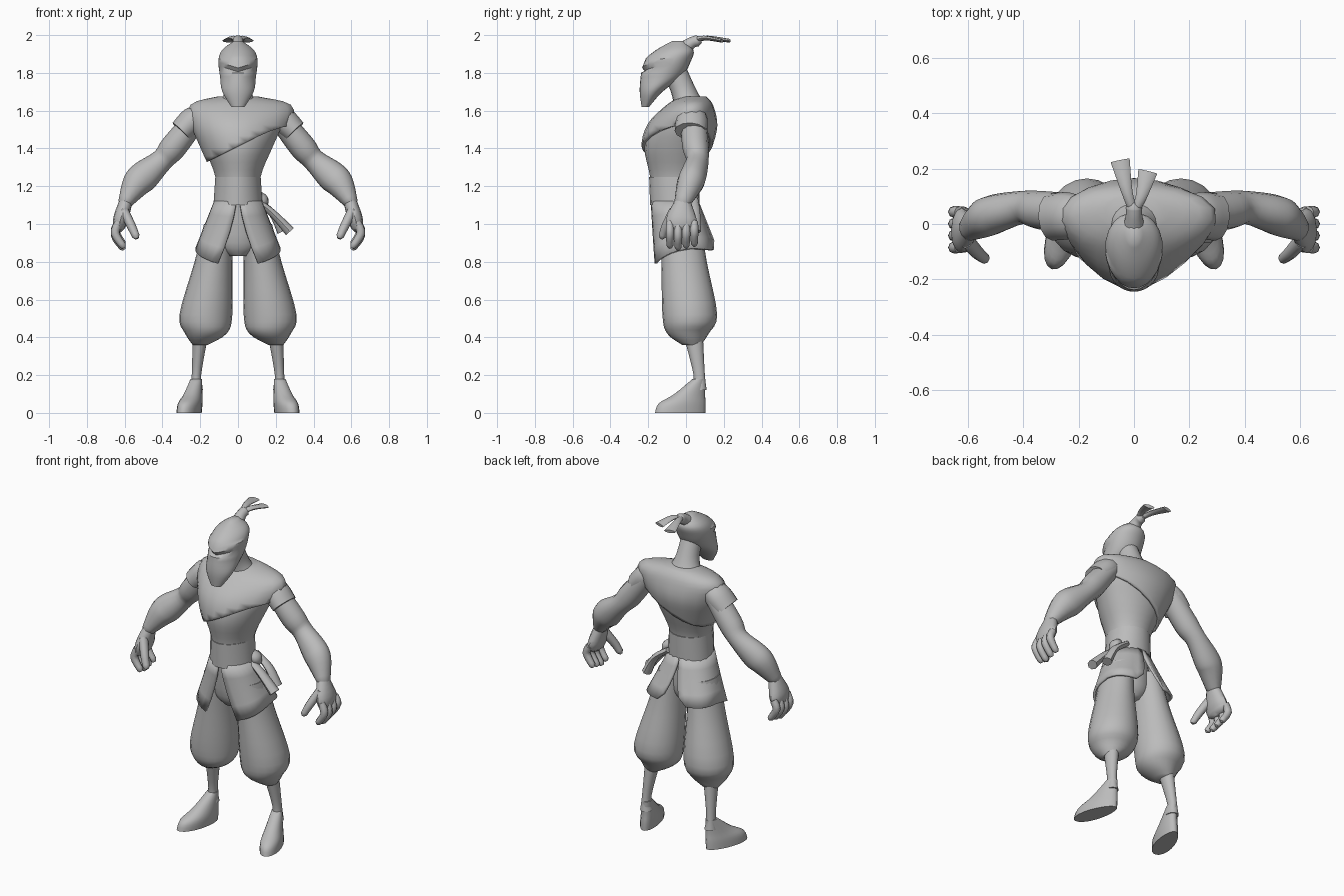
import bpy, bmesh, math
from mathutils import Vector

if "Cube" in bpy.data.objects:
    bpy.data.objects.remove(bpy.data.objects["Cube"])

grey = bpy.data.materials.new("plain_grey")
grey.use_nodes = True
grey.diffuse_color = (.5, .5, .5, 1)
grey.node_tree.nodes["Principled BSDF"].inputs["Base Color"].default_value = grey.diffuse_color


def flow(stations, steps=4):
    """Pass a smooth spline through stations of (x, y, z, half width, half depth)."""
    knots = [Vector(s) for s in stations]
    result = []
    for i in range(len(knots) - 1):
        before, start, end = knots[max(i - 1, 0)], knots[i], knots[i + 1]
        after = knots[min(i + 2, len(knots) - 1)]
        for k in range(steps):
            t = k / steps
            leave, arrive = (end - before) / 2, (after - start) / 2
            bend = (end - start) * 3 - leave * 2 - arrive
            settle = (start - end) * 2 + leave + arrive
            result.append(start + t * (leave + t * (bend + t * settle)))
    return result + [knots[-1]]


def make(name, rings, closed=True, angle=50):
    """Skin a list of point rings, capping the ends of closed ones."""
    bm = bmesh.new()
    rows = [[bm.verts.new(point) for point in ring] for ring in rings]
    count = len(rows[0])
    for lower, upper in zip(rows, rows[1:]):
        for i in range(count if closed else count - 1):
            j = (i + 1) % count
            bm.faces.new((lower[i], lower[j], upper[j], upper[i]))
    if closed:
        bm.faces.new(rows[0][::-1])
        bm.faces.new(rows[-1])
    bmesh.ops.recalc_face_normals(bm, faces=bm.faces[:])
    mesh = bpy.data.meshes.new(name)
    bm.to_mesh(mesh)
    bm.free()
    mesh.materials.append(grey)
    ob = bpy.data.objects.new(name, mesh)
    bpy.context.collection.objects.link(ob)
    bpy.ops.object.select_all(action="DESELECT")
    ob.select_set(True)
    bpy.context.view_layer.objects.active = ob
    bpy.ops.object.shade_smooth_by_angle(angle=math.radians(angle))
    return ob


def circle(count):
    angles = [math.tau * i / count for i in range(count)]
    return [(math.cos(a), math.sin(a)) for a in angles]


def level_rings(stations, taper=0, turn=0, count=20):
    """Horizontal ovals; taper narrows the front, turn swings it outwards."""
    rings = []
    for x, y, z, wide, deep in flow(stations):
        ring = []
        for c, s in circle(count):
            across, along = wide * c * (1 + taper * s), deep * s
            ring.append(Vector((x + across * math.cos(turn) - along * math.sin(turn),
                                y + across * math.sin(turn) + along * math.cos(turn), z)))
        rings.append(ring)
    return rings


def tube(name, stations, depth_axis="Y", count=12, rounded=True):
    """Limb with rings square to its path and an optional rounded tip."""
    reference = Vector((0, 1, 0)) if depth_axis == "Y" else Vector((1, 0, 0))
    path = flow(stations)
    if rounded:
        step = (path[-1] - path[-2]).normalized()
        tip = path[-1] + step * path[-1][3] * .7
        tip[3], tip[4] = path[-1][3] / 2, path[-1][4] / 2
        path.append(tip)
    rings = []
    for i, station in enumerate(path):
        ahead, behind = path[min(i + 1, len(path) - 1)], path[max(i - 1, 0)]
        across = (ahead - behind).to_3d().cross(reference).normalized()
        deep = (ahead - behind).to_3d().normalized().cross(across)
        rings.append([station.to_3d() + across * station[3] * c + deep * station[4] * s
                      for c, s in circle(count)])
    return make(name, rings)


def mirror(ob):
    ob.modifiers.new("mirror", "MIRROR").use_mirror_merge = False


def thicken(ob, thickness):
    modifier = ob.modifiers.new("thickness", "SOLIDIFY")
    modifier.thickness, modifier.offset = thickness, 0


# Jacket body, narrower towards the chest
jacket = make("jacket_body", level_rings([
    (0, -.06, 1.1, .12, .12), (0, -.06, 1.25, .12, .13), (0, -.05, 1.4, .18, .17),
    (0, -.02, 1.52, .23, .17), (0, .02, 1.62, .24, .11), (0, .04, 1.66, .1, .06)], taper=.13))

# Wrapped upper layer, trimmed on a diagonal and flared over the left shoulder
wrap = jacket.copy()
wrap.data = jacket.data.copy()
wrap.name = "jacket_wrap"
bpy.context.collection.objects.link(wrap)
bm = bmesh.new()
bm.from_mesh(wrap.data)
bmesh.ops.bisect_plane(bm, geom=bm.verts[:] + bm.edges[:] + bm.faces[:],
                       plane_co=(0, 0, 1.41), plane_no=(-.5, 0, 1), clear_inner=True)
bm.normal_update()
for vert in bm.verts:
    vert.co += vert.normal * .008
    vert.co.x += max(0, vert.co.x - .15) * .3
bm.to_mesh(wrap.data)
bm.free()
thicken(wrap, .016)

# Waist sash and neck
make("waist_sash", level_rings([(0, -.06, 1.1, .13, .13), (0, -.06, 1.25, .12, .135)], taper=.1))
make("neck", level_rings([(0, .03, 1.6, .13, .09), (0, -.01, 1.7, .07, .07),
                          (0, -.07, 1.83, .06, .07)]))

# Hooded head with a recessed eye slit under a V-shaped brow
head_rings = level_rings([
    (0, -.215, 1.62, .035, .02), (0, -.185, 1.7, .083, .06), (0, -.13, 1.78, .095, .11),
    (0, -.1, 1.86, .104, .125), (0, -.06, 1.92, .085, .1), (0, -.04, 1.97, .02, .03)],
    taper=.12, count=24)
for ring in head_rings:
    height = ring[0].z
    for point in ring:
        if point.y < -.1 and 1.81 < height < 1.87:
            point.z += .3 * abs(point.x) - .015
            if height < 1.83:
                point.y += .02
make("hooded_head", head_rings, angle=40)

# Topknot and two ribbon tails
tube("topknot", [(0, -.01, 1.93, .04, .04), (0, .03, 1.96, .03, .03), (0, .06, 1.97, .03, .03)],
     depth_axis="X")
for name, x, y in (("right_tail", -.05, .23), ("left_tail", .05, .19)):
    tube(name, [(0, .04, 1.97, .014, .015), (x / 2, y / 2, 1.985, .012, .02),
                (x, y, 1.97, .01, .035)], depth_axis="X", count=8, rounded=False)

# Split skirt: one half from front to back, mirrored
columns, levels = 14, 5
rows = []
for level in range(levels):
    drop = level / (levels - 1)
    square = 1 - .35 * drop
    row = []
    for i in range(columns + 1):
        t = i / columns
        start, end = .06 + .27 * drop, math.pi - .1 * drop
        a = start + (end - start) * t
        side, front = math.sin(a) ** square, math.copysign(abs(math.cos(a)) ** square, math.cos(a))
        hem = .79 + .08 * min(1, t * 2) - .02 * max(0, t - .5)
        if i == columns:
            hem += .05
        row.append(((.12 + .1 * drop) * side, -.06 + .05 * drop - (.12 + .035 * drop) * front,
                    1.12 + (hem - 1.12) * drop))
    rows.append(row)
skirt = make("split_skirt", rows, closed=False)
mirror(skirt)
thicken(skirt, .014)

# Knotted sash with two ends at the left hip
tube("sash_knot", [(.1, -.02, 1.16, .02, .03), (.13, -.01, 1.13, .03, .04), (.14, 0, 1.1, .02, .03)])
for name, x, y in (("front_sash_end", .275, -.035), ("rear_sash_end", .235, .045)):
    tube(name, [(.09, y, 1.13, .015, .02), (.18, y, 1.06, .02, .03), (x, y, .96, .028, .034)],
         count=8, rounded=False)

# Hips and baggy trousers
make("hips", level_rings([(0, -.04, .83, .05, .06), (0, -.04, .9, .12, .1),
                          (0, -.05, 1.1, .11, .11)]))
mirror(make("trouser_leg", level_rings([
    (.1, -.03, 1, .08, .11), (.13, -.01, .8, .1, .12), (.17, .02, .52, .14, .145),
    (.17, .01, .42, .11, .11), (.2, .03, .36, .04, .05)])))

# Shins and turned-out feet
mirror(make("shin", level_rings([(.2, .04, .4, .04, .05), (.22, .07, .2, .025, .03),
                                 (.22, .07, .12, .035, .04)])))
mirror(make("foot", level_rings([
    (.256, -.03, 0, .055, .14), (.25, -.02, .05, .055, .13), (.235, .02, .1, .045, .085),
    (.22, .07, .18, .03, .035)], taper=-.12, turn=.3)))

# Sleeves and arms
mirror(tube("sleeve", [(.19, .03, 1.59, .05, .07), (.24, .03, 1.55, .07, .085),
                       (.3, .025, 1.49, .065, .085)], rounded=False))
mirror(tube("arm", [
    (.22, .04, 1.56, .06, .07), (.34, .05, 1.41, .07, .07), (.4, .06, 1.34, .06, .06),
    (.49, .04, 1.26, .08, .07), (.54, .02, 1.21, .075, .07), (.6, -.02, 1.11, .037, .043)]))

# Hands: palm, four curled fingers and a thumb
mirror(tube("palm", [(.59, -.015, 1.13, .034, .038), (.62, -.024, 1.03, .04, .08),
                     (.63, -.02, .98, .03, .075)]))
for i, name in enumerate(("index_finger", "middle_finger", "ring_finger", "little_finger")):
    y, lift = -.085 + i * .043, .01 * abs(i - 1)
    mirror(tube(name, [(.63, y, 1.01, .022, .02), (.65, y, .94 + lift, .023, .022),
                       (.61, y, .875 + lift, .019, .018)], count=8))
mirror(tube("thumb", [(.605, -.06, 1.07, .026, .03), (.565, -.105, .99, .024, .024),
                      (.54, -.125, .935, .02, .02)], count=8))
